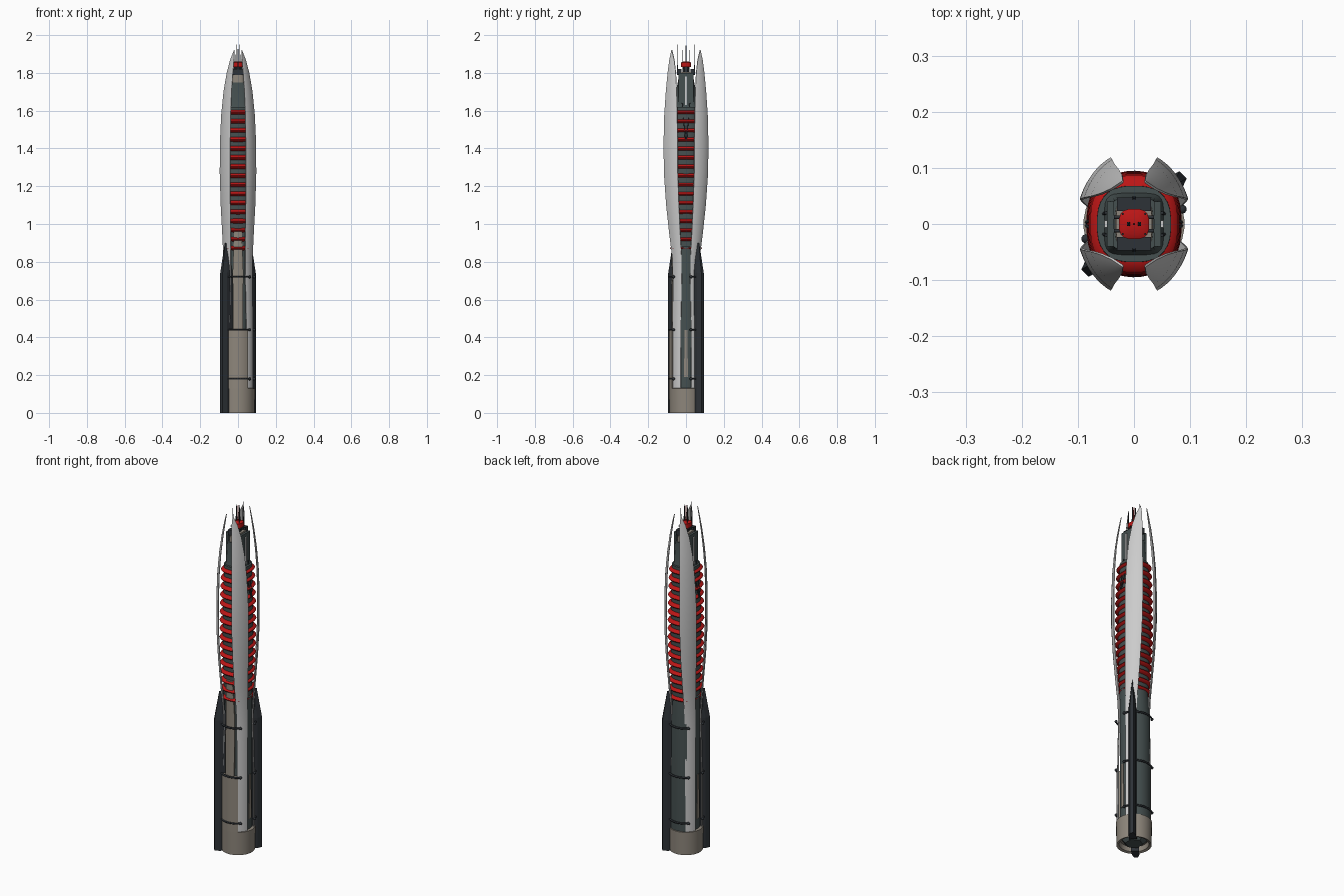
import bpy, bmesh, math
from math import sin, cos, pi, radians
from mathutils import Matrix

if "Cube" in bpy.data.objects:
    bpy.data.objects.remove(bpy.data.objects["Cube"])


def mat(name, c):
    m = bpy.data.materials.new(name)
    m.diffuse_color = (*c, 1)
    m.use_nodes = True
    m.node_tree.nodes["Principled BSDF"].inputs["Base Color"].default_value = m.diffuse_color
    return m


TAN = mat("tan", (0.27, 0.24, 0.2))
DARK = mat("dark_green_grey", (0.06, 0.08, 0.08))
BLACK = mat("charcoal", (0.027, 0.032, 0.038))
RED = mat("red", (0.5, 0.008, 0.008))


def finish(name, bm, m=None, smooth=True):
    bmesh.ops.recalc_face_normals(bm, faces=bm.faces)
    me = bpy.data.meshes.new(name)
    bm.to_mesh(me)
    bm.free()
    ob = bpy.data.objects.new(name, me)
    bpy.context.collection.objects.link(ob)
    if m:
        me.materials.append(m)
    if smooth:
        bpy.ops.object.select_all(action='DESELECT')
        ob.select_set(True)
        bpy.context.view_layer.objects.active = ob
        bpy.ops.object.shade_smooth_by_angle(angle=radians(35))
    return ob


def loft(name, rings, m=None, rot=0, caps=True, smooth=True):
    """Skin a stack of closed rings of 3D points."""
    bm = bmesh.new()
    vs = [[bm.verts.new(p) for p in r] for r in rings]
    n = len(vs[0])
    for a, b in zip(vs, vs[1:]):
        for i in range(n):
            j = (i + 1) % n
            bm.faces.new((a[i], a[j], b[j], b[i]))
    if caps:
        bm.faces.new(vs[0][::-1])
        bm.faces.new(vs[-1])
    bm.transform(Matrix.Rotation(rot, 4, 'Z'))
    return finish(name, bm, m, smooth)


def oval(z, a, b, p=2.0, n=32):
    """Superellipse outline: p=2 round, larger p squarer."""
    out = []
    for i in range(n):
        t = 2 * pi * (i + 0.5) / n
        c, s = cos(t), sin(t)
        out.append((a * math.copysign(abs(c) ** (2 / p), c),
                    b * math.copysign(abs(s) ** (2 / p), s), z))
    return out


def solid(name, prof, m=None, p=2.0, n=32, **k):
    return loft(name, [oval(z, a, b, p, n) for z, a, b in prof], m, **k)


def box(name, lo, hi, m=None, top=1.0):
    cx, cy = (lo[0] + hi[0]) / 2, (lo[1] + hi[1]) / 2
    hx, hy = (hi[0] - lo[0]) / 2, (hi[1] - lo[1]) / 2
    q = [(-1, -1), (1, -1), (1, 1), (-1, 1)]
    return loft(name, [[(cx + i * hx * s, cy + j * hy * s, z) for i, j in q]
                       for z, s in ((lo[2], 1), (hi[2], top))], m, smooth=False)


def arc_panel(name, mid, prof, m, inner=0.06):
    """Curved cladding; prof rows are (z, radius, half angle in degrees)."""
    rings = []
    for z, r, h in prof:
        an = [radians(mid + h * (i / 5 - 1)) for i in range(11)]
        rings.append([(r * cos(t), r * sin(t), z) for t in an] +
                     [(inner * cos(t), inner * sin(t), z) for t in an[::-1]])
    return loft(name, rings, m)


# Base cup, with a dark recess underneath
solid("base_cup", [(0.03, 0.07, 0.07), (0.005, 0.075, 0.075), (0, 0.088, 0.088),
                   (0.13, 0.09, 0.09), (0.132, 0.07, 0.07)], TAN)
solid("base_recess", [(0.008, 0.045, 0.045), (0.029, 0.066, 0.066)], DARK, n=6, smooth=False)

# Handle core and cladding panels
solid("handle_core", [(0.12, 0.066, 0.066), (0.9, 0.066, 0.066)], DARK)
arc_panel("front_grip", 270, [(0.13, 0.09, 35), (0.435, 0.09, 35), (0.44, 0.084, 33)], TAN)
arc_panel("front_spine", 270, [(0.44, 0.078, 20), (0.75, 0.075, 22), (0.98, 0.08, 14)], TAN)
arc_panel("rear_grip", 90, [(0.13, 0.084, 38), (0.72, 0.082, 38), (0.88, 0.074, 28)], DARK)
for a in (0, 180):
    arc_panel("side_spine", a, [(0.13, 0.074, 20), (0.88, 0.076, 20)], DARK)
    arc_panel("side_inlay", a, [(0.19, 0.078, 8), (0.44, 0.078, 5)], TAN)

# Two corner fins running up the handle
for rot in (45, 225):
    rows = [(0, .06, .124, 1), (0.74, .06, .124, 1), (0.8, .07, .114, .7), (0.9, .09, .098, .08)]
    loft("corner_fin", [[(ri, -.02 * w, z), (ro - .025, -.018 * w, z), (ro, -.009 * w, z),
                         (ro, .009 * w, z), (ro - .025, .018 * w, z), (ri, .02 * w, z)]
                        for z, ri, ro, w in rows], BLACK, radians(rot), smooth=False)


# Clamp arms reaching out from each fin, with ball ends
def rod(name, pts, r, m):
    cu = bpy.data.curves.new(name, 'CURVE')
    cu.dimensions = '3D'
    cu.bevel_depth = r
    cu.bevel_resolution = 1
    cu.use_fill_caps = True
    s = cu.splines.new('POLY')
    s.points.add(len(pts) - 1)
    for q, p in zip(s.points, pts):
        q.co = (*p, 1)
    ob = bpy.data.objects.new(name, cu)
    bpy.context.collection.objects.link(ob)
    cu.materials.append(m)


for z in (0.18, 0.44, 0.72):
    for start in (45, 225):
        for lo, hi in ((0, 88), (-28, 0)):
            an = [radians(start + lo + (hi - lo) * i / 10) for i in range(11)]
            rod("clamp_arm", [(.09 * cos(t), .09 * sin(t), z) for t in an], 0.005, BLACK)
            e = radians(start + (hi if hi else lo))
            bm = bmesh.new()
            bmesh.ops.create_icosphere(bm, subdivisions=2, radius=0.008,
                                       matrix=Matrix.Translation((.09 * cos(e), .09 * sin(e), z)))
            finish("clamp_ball", bm, BLACK)

# Four outer petals, swelling around the bellows and closing to points
PETAL = [  # z, x radius, y radius, start angle, end angle
    (0.13, .084, .084, 20, 57), (0.45, .084, .084, 19, 58), (0.7, .08, .08, 17, 60),
    (0.82, .081, .083, 17, 61), (0.95, .088, .1, 18, 63), (1.1, .097, .116, 19, 65),
    (1.27, .103, .128, 20, 66), (1.43, .102, .13, 20, 66), (1.58, .096, .126, 22, 66),
    (1.7, .085, .117, 25, 66), (1.8, .07, .106, 31, 67), (1.87, .055, .096, 41, 67),
    (1.92, .043, .088, 60, 62)]
for sx in (1, -1):
    for sy in (1, -1):
        rings = []
        for z, a, b, t0, t1 in PETAL:
            an = [radians(t0 + (t1 - t0) * i / 10) for i in range(11)]
            rings.append([(sx * a * cos(t), sy * b * sin(t), z) for t in an] +
                         [(sx * (a - .004) * cos(t), sy * (b - .004) * sin(t), z)
                          for t in an[::-1]])
        loft("petal", rings)

# Bellows: dark core with sixteen red rims
solid("bellows_core", [(0.86, .066, .068), (1.2, .072, .076), (1.62, .066, .068)], DARK, p=2.6)
for i in range(16):
    z = 0.872 + i * 0.048
    k = 0.9 + 0.12 * sin(pi * (i + 1) / 18)
    a, b = .083 * k, .092 * k
    solid("bellows_rim", [(z - .013, a - .02, b - .02), (z - .005, a - .003, b - .003), (z, a, b),
                          (z + .005, a - .003, b - .003), (z + .013, a - .02, b - .02)], RED, p=2.6)

# Upper head: dark block with tan collar
solid("head_body", [(1.6, .06, .06), (1.64, .046, .05), (1.75, .042, .046)], DARK, p=5, n=24)
solid("head_collar", [(1.74, .034, .042), (1.805, .032, .04)], TAN, p=4, n=24)
for s in (1, -1):
    box("head_cap", (-.03, s * .035 - .012, 1.79), (.03, s * .035 + .012, 1.82), BLACK)
    box("head_side_plate", (s * .042 - .006, -.04, 1.62), (s * .042 + .006, .04, 1.8), DARK)
    box("side_strip", (s * .05 - .003, -.006, 1.63), (s * .05 + .003, .006, 1.78))
    for t in (1, -1):
        rod("side_brace", [(s * .05, t * .02, 1.64), (s * .085, t * .003, 1.45)], .003, BLACK)
        rod("head_pin", [(s * .02, t * .018, 1.8), (s * .02, t * .018, 1.92)], .002, BLACK)
    box("head_blade", (-.004, s * .046 - .003, 1.8), (.004, s * .046 + .003, 1.95), BLACK, 0.2)

# Emitter: red ring, dark hub and needles
solid("emitter_hub", [(1.8, .02, .02), (1.85, .018, .018)], BLACK, n=8, smooth=False)
solid("emitter_ring", [(1.835, .018, .018), (1.83, .027, .027), (1.855, .027, .027),
                       (1.86, .018, .018)], RED, p=3, n=16)
for s in (1, -1):
    box("emitter_prong", (s * .01 - .003, -.004, 1.84), (s * .01 + .003, .004, 1.95), BLACK, 0.3)
    rod("emitter_crossbar", [(-.036, s * .012, 1.825), (.036, s * .012, 1.825)], .003, BLACK)
box("emitter_needle", (-.002, -.002, 1.84), (.002, .002, 2.0), RED, 0.2)
